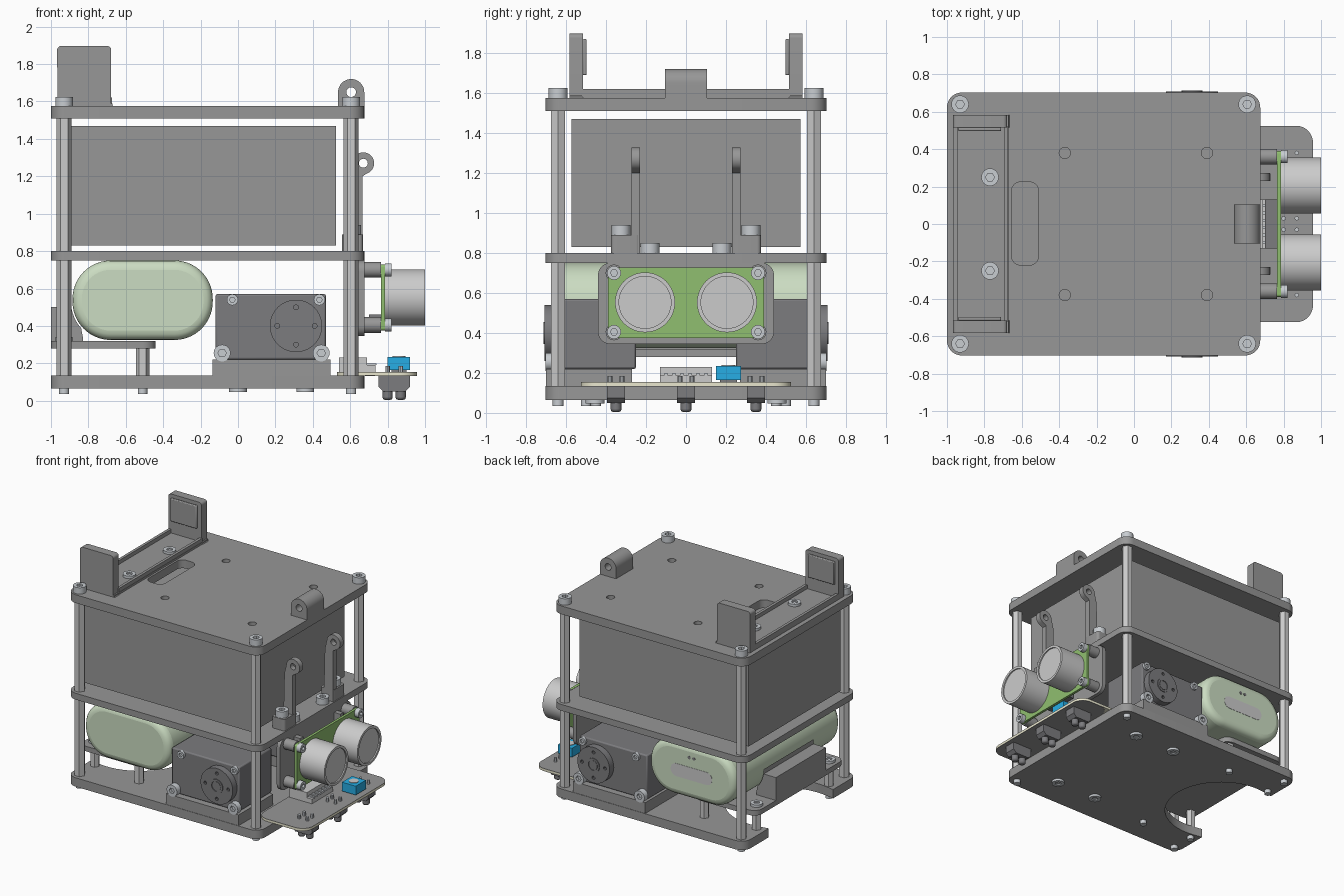
import bpy, bmesh
from math import pi, sin, cos
from mathutils import Matrix

if "Cube" in bpy.data.objects:
    bpy.data.objects.remove(bpy.data.objects["Cube"])

AXES = {'Z': Matrix.Identity(4),
        'Y': Matrix(((1, 0, 0, 0), (0, 0, -1, 0), (0, 1, 0, 0), (0, 0, 0, 1))),
        'X': Matrix(((0, 0, 1, 0), (1, 0, 0, 0), (0, 1, 0, 0), (0, 0, 0, 1)))}


def material(name, r, g, b):
    m = bpy.data.materials.new(name)
    m.diffuse_color = (r, g, b, 1)
    m.use_nodes = True
    m.node_tree.nodes["Principled BSDF"].inputs["Base Color"].default_value = m.diffuse_color
    return m


GREY = material("mid_grey", .31, .31, .31)
STEEL = material("steel", .58, .61, .64)
SILVER = material("silver", .62, .62, .62)
DARK = material("dark_plastic", .2, .2, .21)
PCB = material("green_board", .28, .52, .16)
MINT = material("pale_green", .60, .72, .54)
CREAM = material("cream_board", .82, .80, .62)
BLUE = material("blue_plastic", .02, .42, .78)


def arc(cx, cy, r, a0, a1, n=8):
    return [(cx + r * cos(a0 + (a1 - a0) * i / n), cy + r * sin(a0 + (a1 - a0) * i / n))
            for i in range(n + 1)]


def circle(cx, cy, r, n=24):
    return arc(cx, cy, r, 0, 2 * pi, n)[:-1]


def rrect(x0, x1, y0, y1, r, n=8):
    return (arc(x1 - r, y1 - r, r, 0, pi / 2, n) + arc(x0 + r, y1 - r, r, pi / 2, pi, n)
            + arc(x0 + r, y0 + r, r, pi, 1.5 * pi, n) + arc(x1 - r, y0 + r, r, 1.5 * pi, 2 * pi, n))


def prism(name, loops, axis, lo, hi, mat=GREY):
    """Extrude an outline (plus hole outlines) along an axis from lo to hi."""
    cu = bpy.data.curves.new(name, 'CURVE')
    cu.dimensions, cu.fill_mode, cu.extrude = '2D', 'BOTH', (hi - lo) / 2
    for pts in loops:
        s = cu.splines.new('POLY')
        s.points.add(len(pts) - 1)
        for p, q in zip(s.points, pts):
            p.co = (q[0], q[1], 0, 1)
        s.use_cyclic_u = True
    tmp = bpy.data.objects.new("tmp", cu)
    me = bpy.data.meshes.new_from_object(tmp)
    bpy.data.objects.remove(tmp)
    off = (lo + hi) / 2 * (-1 if axis == 'Y' else 1)
    me.transform(AXES[axis] @ Matrix.Translation((0, 0, off)))
    bm = bmesh.new()
    bm.from_mesh(me)
    bmesh.ops.remove_doubles(bm, verts=bm.verts, dist=1e-5)
    bmesh.ops.recalc_face_normals(bm, faces=bm.faces)
    if len(loops) == 1:  # merge the triangulated caps into single faces
        bmesh.ops.dissolve_limit(bm, angle_limit=.01, verts=bm.verts, edges=bm.edges)
    bm.to_mesh(me)
    bm.free()
    me.materials.clear()
    me.materials.append(mat)
    ob = bpy.data.objects.new(name, me)
    bpy.context.collection.objects.link(ob)
    return ob


def box(name, x0, x1, y0, y1, z0, z1, mat=GREY):
    return prism(name, [[(x0, y0), (x1, y0), (x1, y1), (x0, y1)]], 'Z', z0, z1, mat)


def rod(name, axis, u, v, r, lo, hi, mat=GREY, n=24):
    return prism(name, [circle(u, v, r, n)], axis, lo, hi, mat)


def screw(name, axis, u, v, r, lo, hi, up=1):
    """Socket-head screw: ring with a hex recess and a recess floor."""
    prism(name + "_head", [circle(u, v, r), circle(u, v, r * .5, 6)], axis, lo, hi, STEEL)
    a, b = (lo, (lo + hi) / 2) if up > 0 else ((lo + hi) / 2, hi)
    rod(name + "_socket", axis, u, v, r * .55, a, b, STEEL, 6)


def bevel(ob, w, seg=2):
    m = ob.modifiers.new("bevel", 'BEVEL')
    m.width, m.segments, m.limit_method, m.angle_limit = w, seg, 'ANGLE', 1.0
    m.use_clamp_overlap = False
    return ob


# Deck plates
corners = rrect(-1, .675, -.703, .703, .08)
notch = [(-1, .40)] + arc(-.85, 0, .42, pi / 2 + .2, -pi / 2 - .2, 28) + [(-1, -.40)]
prism("base_plate", [corners[:18] + notch + corners[18:]], 'Z', .065, .135)
prism("middle_plate", [corners], 'Z', .75, .80)
prism("top_plate", [corners, rrect(-.655, -.51, -.22, .225, .05)]
      + [circle(x, y, .03) for x in (-.37, .39) for y in (-.38, .38)], 'Z', 1.51, 1.575)

# Corner posts and screws
for x in (-.93, .605):
    for y in (-.64, .64):
        rod("lower_post", 'Z', x, y, .04, .135, .75, SILVER, 6)
        rod("upper_post", 'Z', x, y, .04, .80, 1.51, SILVER, 6)
        screw("post_screw", 'Z', x, y, .047, 1.575, 1.625)
        rod("post_screw_end", 'Z', x, y, .027, .035, .065, STEEL)

# Battery box
box("battery_box", -.945, .525, -.572, .572, .83, 1.47)

# Pill-shaped power bank with an end panel
bevel(prism("power_bank", [rrect(-.885, -.135, .325, .75, .205, 14)], 'Y', -.66, .66, MINT), .05, 4)
prism("power_bank_panel", [rrect(-.69, -.33, .48, .58, .049)], 'Y', .655, .662, SILVER)
for x in (-.53, -.49):
    rod("power_bank_light", 'Y', x, .655, .013, .655, .662, DARK, 12)

# Rear holder: plate on standoffs with a curved rest hugging the power bank
prism("rear_holder", [rrect(-1, -.44, -.55, .55, .07)], 'Z', .28, .32)
rest = [(-1, .50), (-1, .32), (-.83, .32), (-.83, .342)] + arc(-.68, .53, .213, -2.3, -pi - .03, 8)[1:]
prism("rear_holder_rest", [rest + [(-.893, .50)]], 'Y', -.31, .31)
for s in (-1, 1):
    for x, y in ((-.93, .45), (-.51, .5)):
        rod("holder_standoff", 'Z', x, s * y, .036, .135, .28, SILVER, 6)
        rod("holder_screw_end", 'Z', x, s * y, .025, .035, .065, STEEL)
    screw("holder_screw", 'Z', -.93, s * .45, .045, .32, .34)

# Servos on both sides
for s in (-1, 1):
    def yy(a, b):
        return sorted((s * a, s * b))
    box("servo_riser", -.135, .495, *yy(.27, .70), .13, .22)
    bevel(box("servo_body", -.12, .47, *yy(.25, .655), .22, .57, DARK), .01)
    prism("servo_horn", [circle(.31, .40, .14, 40)]
          + [circle(.31 + .1 * cos(a), .40 + .1 * sin(a), .013, 10)
             for a in (0, pi / 2, pi, 1.5 * pi)], 'Y', *yy(.655, .708), DARK)
    prism("horn_hub", [circle(.31, .40, .055), circle(.31, .40, .04)], 'Y', *yy(.70, .714), DARK)
    rod("horn_screw", 'Y', .31, .40, .036, *yy(.70, .712), DARK)
    for x in (-.085, .445):
        screw("servo_mount_screw", 'Y', x, .255, .045, *yy(.655, .702), up=s)
    for x in (-.03, .435):
        screw("servo_case_screw", 'Y', x, .54, .03, *yy(.65, .675), up=s)
    for x in (0, .36):
        screw("base_screw", 'Z', x, s * .455, .047, .047, .065, up=-1)

# Distance sensor with its bracket
prism("sensor_bracket", [rrect(-.44, .44, .345, .75, .06)], 'X', .645, .675)
prism("sensor_board", [rrect(-.39, .39, .375, .728, .015)], 'X', .765, .785, PCB)
for s in (-1, 1):
    prism("sensor_barrel", [circle(s * .205, .553, .15, 48), circle(s * .205, .553, .13, 48)],
          'X', .785, 1.0, SILVER)
    rod("barrel_mesh", 'X', s * .205, .553, .13, .785, .99, SILVER, 48)
    box("bracket_peg", .675, .73, s * .25 - .02, s * .25 + .02, .66, .72)
    for z in (.405, .70):
        rod("sensor_standoff", 'X', s * .36, z, .042, .675, .765)
        screw("sensor_screw", 'X', s * .36, z, .035, .785, .82)
box("sensor_plug", .70, .765, -.13, .13, .40, .46, DARK)

# Line-following board: cream core with grey skins
outline = rrect(.53, .957, -.525, .525, .09)
prism("line_board_core", [outline], 'Z', .135, .152, CREAM)
prism("line_board_top", [outline], 'Z', .152, .154)
prism("line_board_bottom", [rrect(.68, .957, -.525, .525, .09)], 'Z', .133, .135)
box("trimmer", .80, .92, .15, .275, .165, .235, BLUE)
box("trimmer_foot", .82, .90, .17, .255, .154, .165, DARK)
rod("trimmer_dial", 'Z', .86, .212, .035, .235, .239, SILVER)
box("plug_header", .54, .69, -.13, .13, .154, .23, SILVER)
box("plug_step", .69, .735, -.13, .13, .154, .19, SILVER)
for i in range(6):
    box("header_pin", .68, .74, -.108 + i * .04, -.092 + i * .04, .19, .20, STEEL)
for y in (-.35, 0, .35):
    # tapered line sensor housing with two eyes
    house = [(.75, .134), (.75, .075), (.775, .05), (.895, .05), (.92, .075), (.92, .134)]
    prism("line_sensor_body", [house], 'Y', y - .045, y + .045, DARK)
    for x in (.80, .87):
        bevel(rod("line_sensor_eye", 'Z', x, y, .027, .005, .08, DARK, 16), .012)
        for dy in (-.03, .03):
            rod("solder_pin", 'Z', x, y + dy, .012, .15, .185, STEEL, 8)

# Front pivot arms on the middle deck
for s in (-1, 1):
    side = [(.585, .80), (.665, .80), (.665, 1.2)] + arc(.67, 1.27, .058, -1.2, pi, 20) + [(.595, 1.2)]
    prism("pivot_arm", [side, circle(.67, 1.27, .024)], 'Y', *sorted((s * .23, s * .273)))
    prism("arm_foot", [rrect(.555, .668, *sorted((s * .23, s * .375)), .02)], 'Z', .80, .89)
    screw("arm_screw", 'Z', .61, s * .325, .047, .89, .94)
    screw("bracket_screw", 'Z', .61, s * .18, .047, .80, .85)

# Top lug
lug = [(.535, 1.575), (.675, 1.575)] + arc(.605, 1.65, .07, 0, pi, 20)
prism("top_lug", [lug, circle(.605, 1.65, .026)], 'Y', -.105, .105)

# Rear cradle on the top deck
box("cradle_floor", -.965, -.67, -.583, .583, 1.575, 1.59)
for x in (-.965, -.695):
    box("cradle_rail", x, x + .022, -.52, .52, 1.59, 1.62)
for s in (-1, 1):
    prism("cradle_cheek", [[(-.965, 1.575), (-.665, 1.575), (-.68, 1.59)]
          + arc(-.70, 1.875, .022, 0, pi / 2) + arc(-.945, 1.875, .022, pi / 2, pi)],
          'Y', *sorted((s * .515, s * .583)))
    bevel(box("cheek_pad", -.94, -.71, *sorted((s * .497, s * .517)), 1.69, 1.87), .006)
    screw("cradle_screw", 'Z', -.77, s * .25, .047, 1.59, 1.61)

# Smooth rounded faces while keeping edges sharp
for ob in bpy.context.collection.objects:
    ob.select_set(True)
    bpy.context.view_layer.objects.active = ob
bpy.ops.object.shade_smooth_by_angle(angle=.6)
